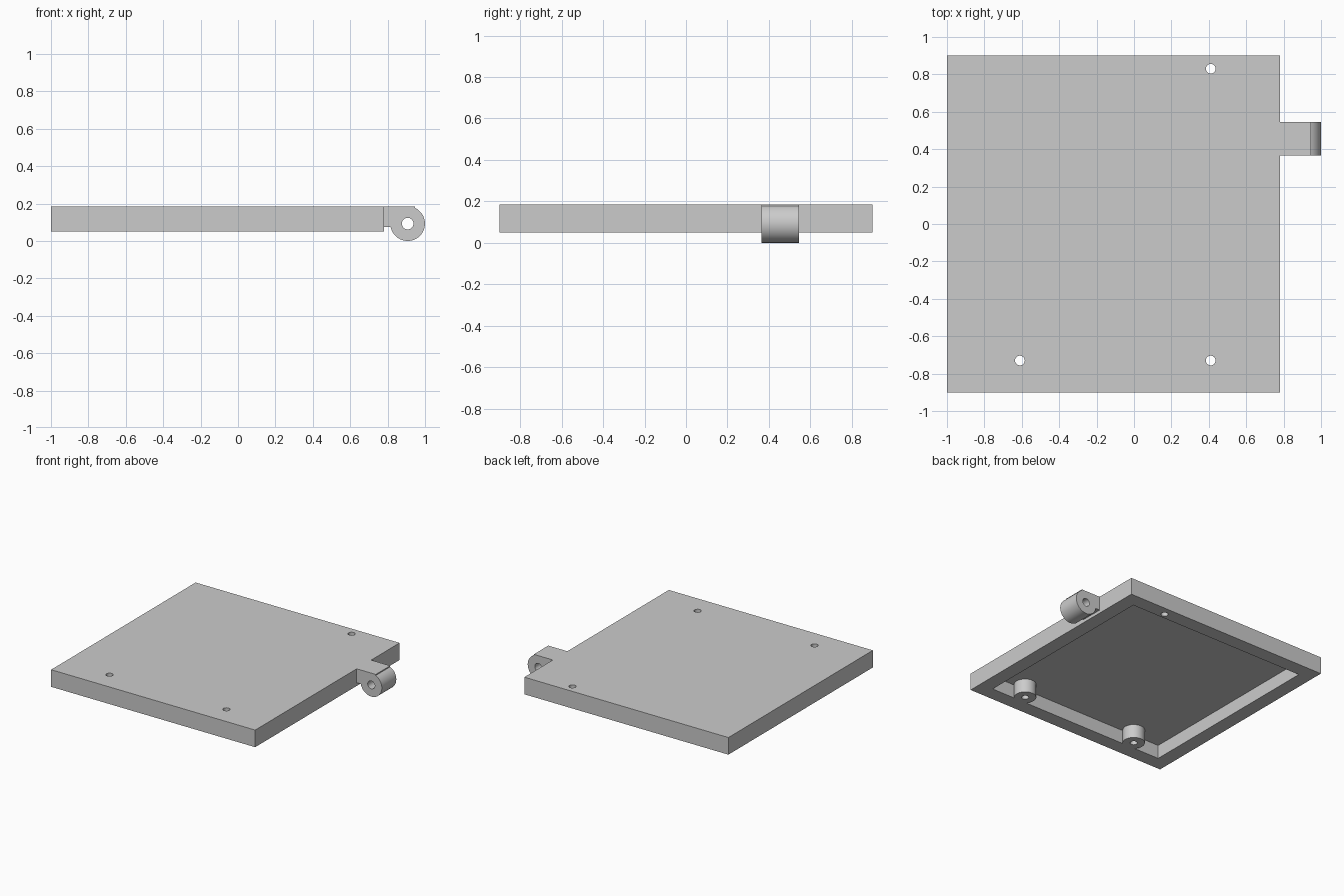
import bpy, bmesh, math
from mathutils import Matrix

if "Cube" in bpy.data.objects:
    bpy.data.objects.remove(bpy.data.objects["Cube"], do_unlink=True)

grey = bpy.data.materials.new("light grey")
grey.use_nodes = True
COLOUR = (0.6, 0.6, 0.6, 1)
grey.diffuse_color = COLOUR
grey.node_tree.nodes["Principled BSDF"].inputs["Base Color"].default_value = COLOUR

LEFT, RIGHT, DEPTH = -1.0, 0.78, 0.9
BOTTOM, TOP = 0.05, 0.185
WALL, ROOF = 0.113, 0.157
PIN_X, PIN_Z, KNUCKLE_R = 0.907, 0.0925, 0.0925


def make_object(name, bm):
    bmesh.ops.recalc_face_normals(bm, faces=bm.faces)
    mesh = bpy.data.meshes.new(name)
    bm.to_mesh(mesh)
    bm.free()
    mesh.materials.append(grey)
    obj = bpy.data.objects.new(name, mesh)
    bpy.context.collection.objects.link(obj)
    return obj


def box(name, x0, x1, y0, y1, z0, z1):
    bm = bmesh.new()
    place = Matrix.Translation(((x0 + x1) / 2, (y0 + y1) / 2, (z0 + z1) / 2))
    size = Matrix.Diagonal((x1 - x0, y1 - y0, z1 - z0, 1))
    bmesh.ops.create_cube(bm, size=1, matrix=place @ size)
    return make_object(name, bm)


def cylinder(name, centre, radius, length, along_y=False):
    bm = bmesh.new()
    turn = Matrix.Rotation(math.pi / 2 if along_y else 0, 4, 'X')
    bmesh.ops.create_cone(bm, cap_ends=True, segments=40, radius1=radius, radius2=radius,
                          depth=length, matrix=Matrix.Translation(centre) @ turn)
    return make_object(name, bm)


def combine(target, tool, operation):
    mod = target.modifiers.new(operation.lower(), 'BOOLEAN')
    mod.operation, mod.object, mod.solver = operation, tool, 'EXACT'
    bpy.context.view_layer.objects.active = target
    bpy.ops.object.modifier_apply(modifier=mod.name)
    bpy.data.objects.remove(tool, do_unlink=True)


# Hollow lid, open underneath
lid = box("lid", LEFT, RIGHT, -DEPTH, DEPTH, BOTTOM, TOP)
cavity = box("cavity_cutter", LEFT + WALL, RIGHT - WALL, -DEPTH + WALL, DEPTH - WALL, -0.1, ROOF)
combine(lid, cavity, 'DIFFERENCE')

# Screw bosses beside the front wall
for x in (-0.61, 0.41):
    boss = cylinder("boss", (x, -0.73, (BOTTOM + 0.17) / 2), 0.08, 0.17 - BOTTOM)
    combine(lid, boss, 'UNION')

# Screw holes through the bosses and the back wall
for x, y in ((-0.61, -0.73), (0.41, -0.73), (0.41, 0.83)):
    combine(lid, cylinder("hole_cutter", (x, y, 0.1), 0.026, 0.6), 'DIFFERENCE')

# Hinge lug: flat-topped arm running into a round knuckle
ARC_STEPS = 48
profile = [(RIGHT, TOP), (RIGHT, 0.075)]
for i in range(ARC_STEPS + 1):
    a = math.radians(191 + (425 - 191) * i / ARC_STEPS)
    profile.append((PIN_X + KNUCKLE_R * math.cos(a), PIN_Z + KNUCKLE_R * math.sin(a)))
profile.append((profile[-1][0], TOP))
bm = bmesh.new()
face = bm.faces.new([bm.verts.new((x, 0.365, z)) for x, z in profile])
extruded = bmesh.ops.extrude_face_region(bm, geom=[face])["geom"]
bmesh.ops.translate(bm, vec=(0, 0.18, 0),
                    verts=[v for v in extruded if isinstance(v, bmesh.types.BMVert)])
lug = make_object("hinge_lug", bm)
combine(lug, cylinder("pin_cutter", (PIN_X, 0.455, PIN_Z), 0.031, 0.5, True), 'DIFFERENCE')

# Smooth round walls, crisp edges
for obj in (lid, lug):
    bpy.ops.object.select_all(action='DESELECT')
    obj.select_set(True)
    bpy.context.view_layer.objects.active = obj
    bpy.ops.object.shade_smooth_by_angle(angle=math.radians(30))
